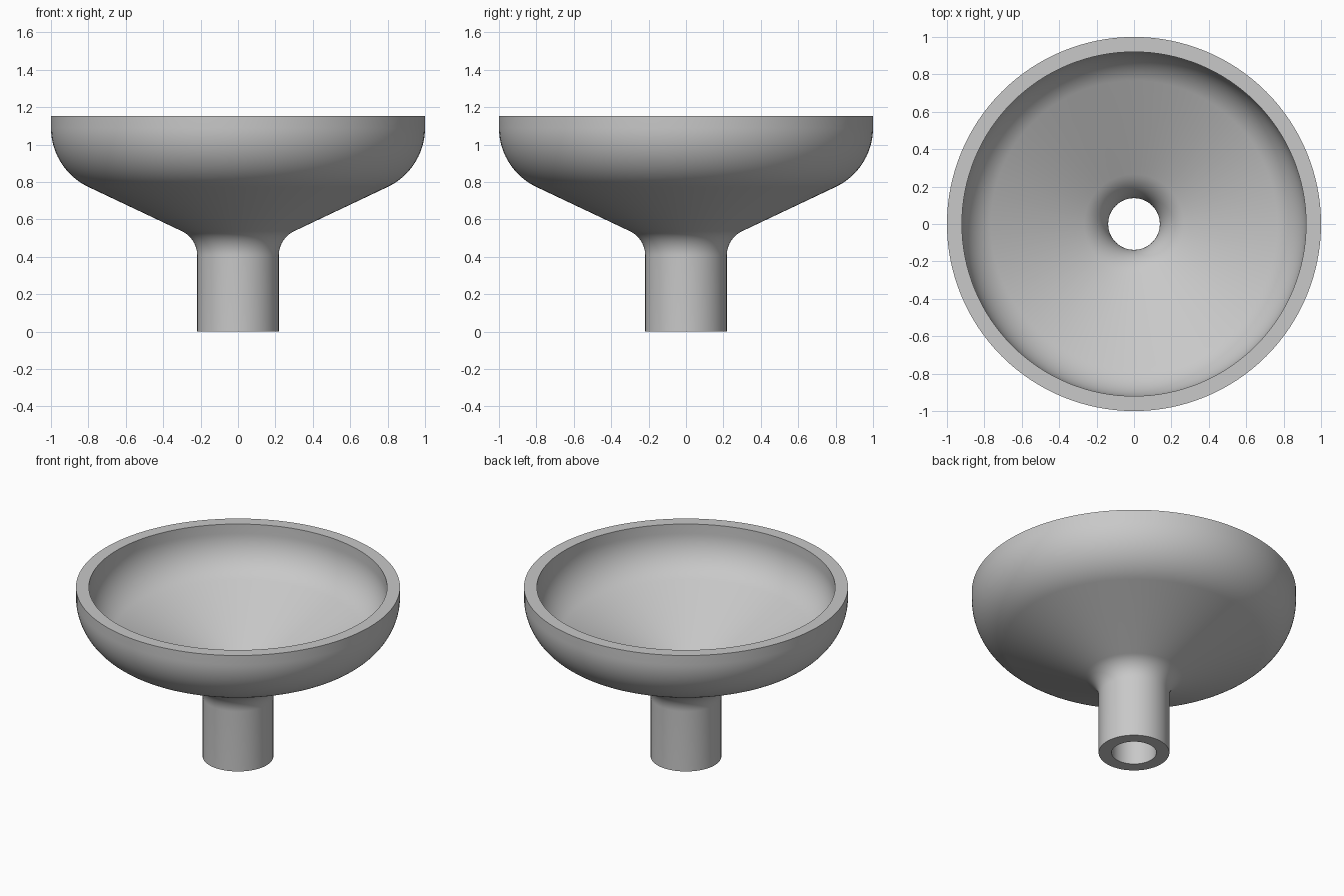
import bpy
import bmesh
from math import cos, sin, radians, tau
from mathutils import Vector

cube = bpy.data.objects.get("Cube")
if cube:
    bpy.data.objects.remove(cube, do_unlink=True)

TUBE_R, RIM_R, HEIGHT, WALL = 0.218, 1.0, 1.154, 0.08
SLOPE = 25.5                 # cone angle above horizontal
NECK_R, BOWL_R = 0.144, 0.35  # outer fillet radii
NECK_Z, BOWL_Z = 0.407, 1.09  # fillet centre heights
SEGMENTS = 128


def arc(cx, cz, r, start, end, steps):
    """Points along an arc in the xz plane, angles in degrees."""
    angles = [radians(start + (end - start) * i / steps) for i in range(steps + 1)]
    return [Vector((cx + r * cos(a), 0, cz + r * sin(a))) for a in angles]


def wall_line(inset):
    """One side of the wall, from tube end to rim, moved inwards by inset."""
    return ([Vector((TUBE_R - inset, 0, 0))]
            + arc(TUBE_R + NECK_R, NECK_Z, NECK_R + inset, 180, 90 + SLOPE, 12)
            + arc(RIM_R - BOWL_R, BOWL_Z, BOWL_R - inset, SLOPE - 90, 0, 20)
            + [Vector((RIM_R - inset, 0, HEIGHT))])


# Closed wall section: outside going up, inside coming down
profile = wall_line(0) + wall_line(WALL)[::-1]

# Lathe the section around z
bm = bmesh.new()
verts = [bm.verts.new(p) for p in profile]
edges = [bm.edges.new((v, verts[(i + 1) % len(verts)])) for i, v in enumerate(verts)]
bmesh.ops.spin(bm, geom=verts + edges, cent=(0, 0, 0), axis=(0, 0, 1),
               angle=tau, steps=SEGMENTS, use_duplicate=False)
bmesh.ops.remove_doubles(bm, verts=bm.verts, dist=0.0001)
bmesh.ops.recalc_face_normals(bm, faces=bm.faces)
mesh = bpy.data.meshes.new("funnel")
bm.to_mesh(mesh)
bm.free()

funnel = bpy.data.objects.new("funnel", mesh)
bpy.context.collection.objects.link(funnel)

# Plain grey material
grey = bpy.data.materials.new("light grey")
grey.use_nodes = True
colour = (0.58, 0.58, 0.58, 1)
grey.diffuse_color = colour
grey.node_tree.nodes["Principled BSDF"].inputs["Base Color"].default_value = colour
mesh.materials.append(grey)

# Smooth walls, sharp rim and tube end
bpy.ops.object.select_all(action="DESELECT")
funnel.select_set(True)
bpy.context.view_layer.objects.active = funnel
bpy.ops.object.shade_smooth_by_angle(angle=radians(30))
